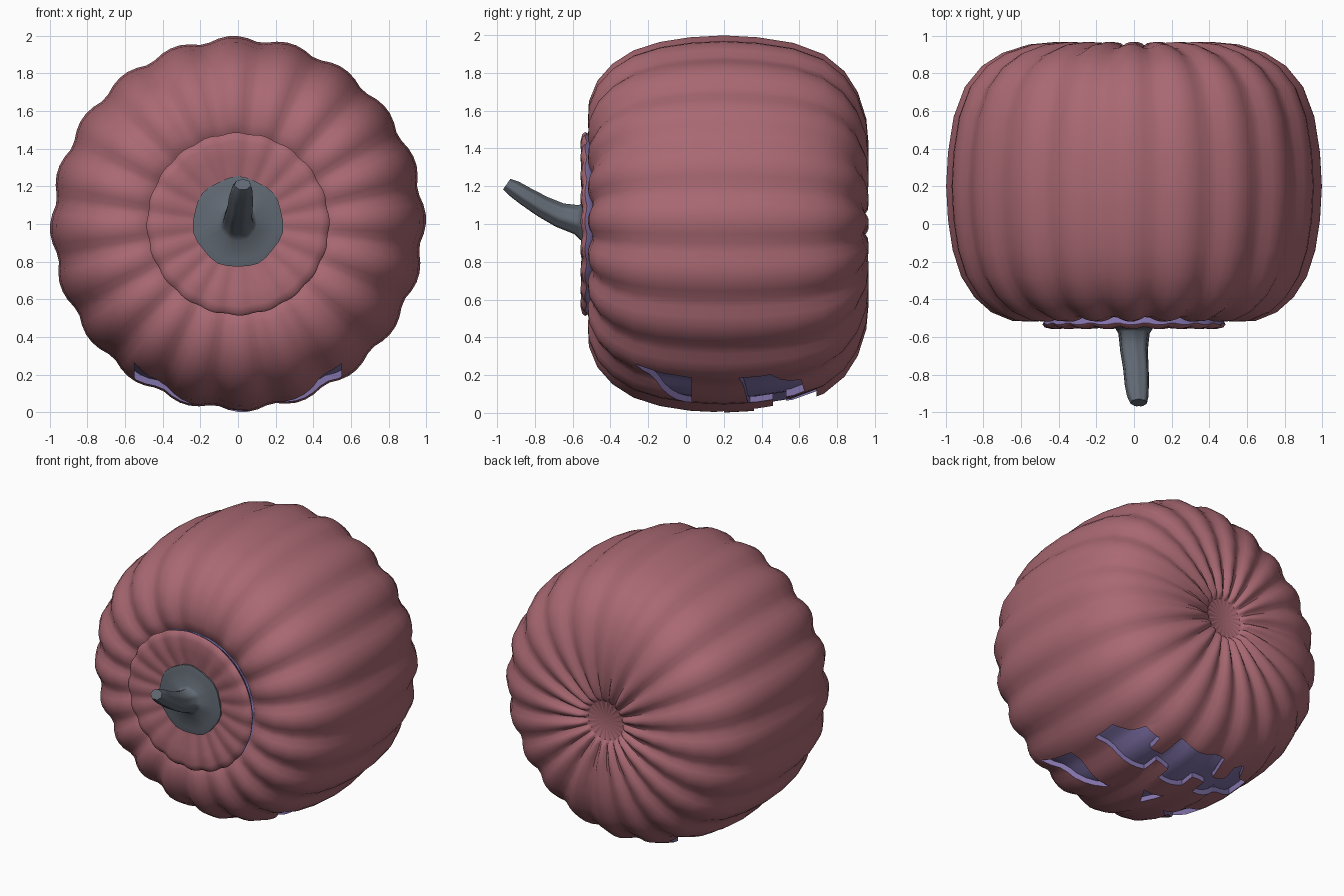
import bpy, bmesh, math
from mathutils import Vector

if "Cube" in bpy.data.objects:
    bpy.data.objects.remove(bpy.data.objects["Cube"])

RIBS, SEGS = 20, 120


def material(name, rgb):
    m = bpy.data.materials.new(name)
    m.diffuse_color = (*rgb, 1)
    m.use_nodes = True
    m.node_tree.nodes["Principled BSDF"].inputs["Base Color"].default_value = m.diffuse_color
    return m


skin = material("skin", (0.40, 0.14, 0.17))
flesh = material("flesh", (0.22, 0.17, 0.40))
bark = material("bark", (0.12, 0.14, 0.17))


def finish(name, bm, mats=()):
    bmesh.ops.remove_doubles(bm, verts=bm.verts, dist=1e-5)
    bmesh.ops.recalc_face_normals(bm, faces=bm.faces)
    me = bpy.data.meshes.new(name)
    bm.to_mesh(me)
    bm.free()
    ob = bpy.data.objects.new(name, me)
    bpy.context.collection.objects.link(ob)
    for m in mats:
        me.materials.append(m)
    return ob


def smooth(ob, angle=50):
    bpy.ops.object.select_all(action='DESELECT')
    ob.select_set(True)
    bpy.context.view_layer.objects.active = ob
    bpy.ops.object.shade_smooth_by_angle(angle=math.radians(angle))


def skin_rings(bm, rings, mat_of=lambda i: 0):
    for i in range(len(rings) - 1):
        a, b = rings[i], rings[i + 1]
        for k in range(len(a)):
            j = (k + 1) % len(a)
            bm.faces.new((a[k], a[j], b[j], b[k])).material_index = mat_of(i)


def ribbed(name, profile, flesh_from, y_mid, scale=1):
    """Revolve (radius, y, rib depth) about the y axis through z = 1."""
    bm = bmesh.new()
    rings = []
    for r, y, d in profile:
        ring = []
        for k in range(SEGS):
            t = 2 * math.pi * k / SEGS
            s = scale * (1 - d * (1 - abs(math.cos(RIBS / 2 * t + 0.3))))
            ring.append(bm.verts.new((r * s * math.sin(t), y_mid + (y - y_mid) * s,
                                      1 + r * s * math.cos(t))))
        rings.append(ring)
    skin_rings(bm, rings, lambda i: int(i >= flesh_from))
    return finish(name, bm, (skin, flesh))


# ribbed body, with a flesh core just beneath the skin
outer = [(0, .90, 0), (.135, .90, 0), (.145, .915, .02), (.18, .945, .06), (.28, .963, .055),
         (.42, .968, .045), (.56, .955, .04), (.70, .91, .035), (.81, .84, .035),
         (.90, .73, .035), (.96, .57, .035), (.99, .38, .035), (1.0, .20, .035),
         (.99, .02, .035), (.965, -.14, .035), (.92, -.28, .035), (.85, -.39, .04),
         (.76, -.47, .045), (.65, -.515, .045), (.55, -.52, .045), (.48, -.50, .035)]
body = ribbed("pumpkin_body", outer + [(.44, -.46, 0), (0, -.46, 0)], len(outer) - 1, 0.2)
core = ribbed("flesh_core", outer[:-2] + [(0, -.48, 0)], 0, 0.2, 0.965)
smooth(core)


# carved face on the underside
def cutter(name, pts):
    bm = bmesh.new()
    lo = [bm.verts.new((x, y, -0.2)) for x, y in pts]
    hi = [bm.verts.new((x, y, 0.5)) for x, y in pts]
    bm.faces.new(lo)
    bm.faces.new(hi)
    skin_rings(bm, [lo, hi])
    for f in bm.faces:
        f.material_index = 1
    return finish(name, bm, (skin, flesh))


eye = [(.55, -.27), (.55, .03), (.22, .03)]
half_mouth = [(.10, .36), (.10, .46), (.20, .46), (.20, .34), (.38, .32), (.56, .28),
              (.56, .45), (.46, .50), (.41, .61), (.31, .63), (.31, .53), (.21, .53),
              (.18, .69)]
cutters = [cutter("eye_cut_right", eye),
           cutter("eye_cut_left", [(-x, y) for x, y in eye]),
           cutter("nose_cut", [(0, .06), (.08, .20), (-.08, .20)]),
           cutter("mouth_cut", half_mouth + [(-x, y) for x, y in reversed(half_mouth)])]
bpy.context.view_layer.objects.active = body
for c in cutters:
    c.hide_render = True
    mod = body.modifiers.new(c.name, 'BOOLEAN')
    mod.operation = 'DIFFERENCE'
    mod.solver = 'EXACT'
    mod.object = c
    bpy.ops.object.modifier_apply(modifier=mod.name)
for c in cutters:
    bpy.data.objects.remove(c)
smooth(body)

# lid with wavy rim
lid = ribbed("lid", [(0, -.525, 0), (.20, -.525, 0), (.26, -.535, .015), (.36, -.555, .02),
                     (.44, -.558, .02), (.475, -.55, .02), (.487, -.535, .02),
                     (.48, -.52, .02), (.44, -.47, 0), (0, -.44, 0)], 6, 0.1)
smooth(lid)

# curved stem with a flared foot: (x, y, z, radius)
path = [(0, -.51, 1.01, .24), (0, -.54, 1.01, .24), (0, -.548, 1.01, .20),
        (0, -.555, 1.01, .10), (0, -.58, 1.02, .08), (0, -.67, 1.045, .071),
        (.01, -.76, 1.09, .066), (.015, -.85, 1.145, .062), (.02, -.91, 1.185, .055),
        (.025, -.95, 1.21, .042)]
tilt = [0, 0, 0, 0, 10, 20, 30, 35, 35, 35]
squash = [1, 1, 1, 1, .95, .9, .85, .8, .8, .8]
bm = bmesh.new()
rings = []
for i, ((x, y, z, r), a) in enumerate(zip(path, map(math.radians, tilt))):
    up = Vector((0, math.sin(a), math.cos(a))) * squash[i]
    flute = 0.02 if i < 4 else 0.06
    ring = []
    for k in range(28):
        t = 2 * math.pi * k / 28
        rr = r * (1 + flute * math.cos(7 * t))
        p = Vector((x, y, z)) + Vector((1, 0, 0)) * rr * math.sin(t) + up * rr * math.cos(t)
        ring.append(bm.verts.new(p))
    rings.append(ring)
skin_rings(bm, rings)
bm.faces.new(rings[0])
bm.faces.new(rings[-1])
smooth(finish("stem", bm, (bark,)), 60)
